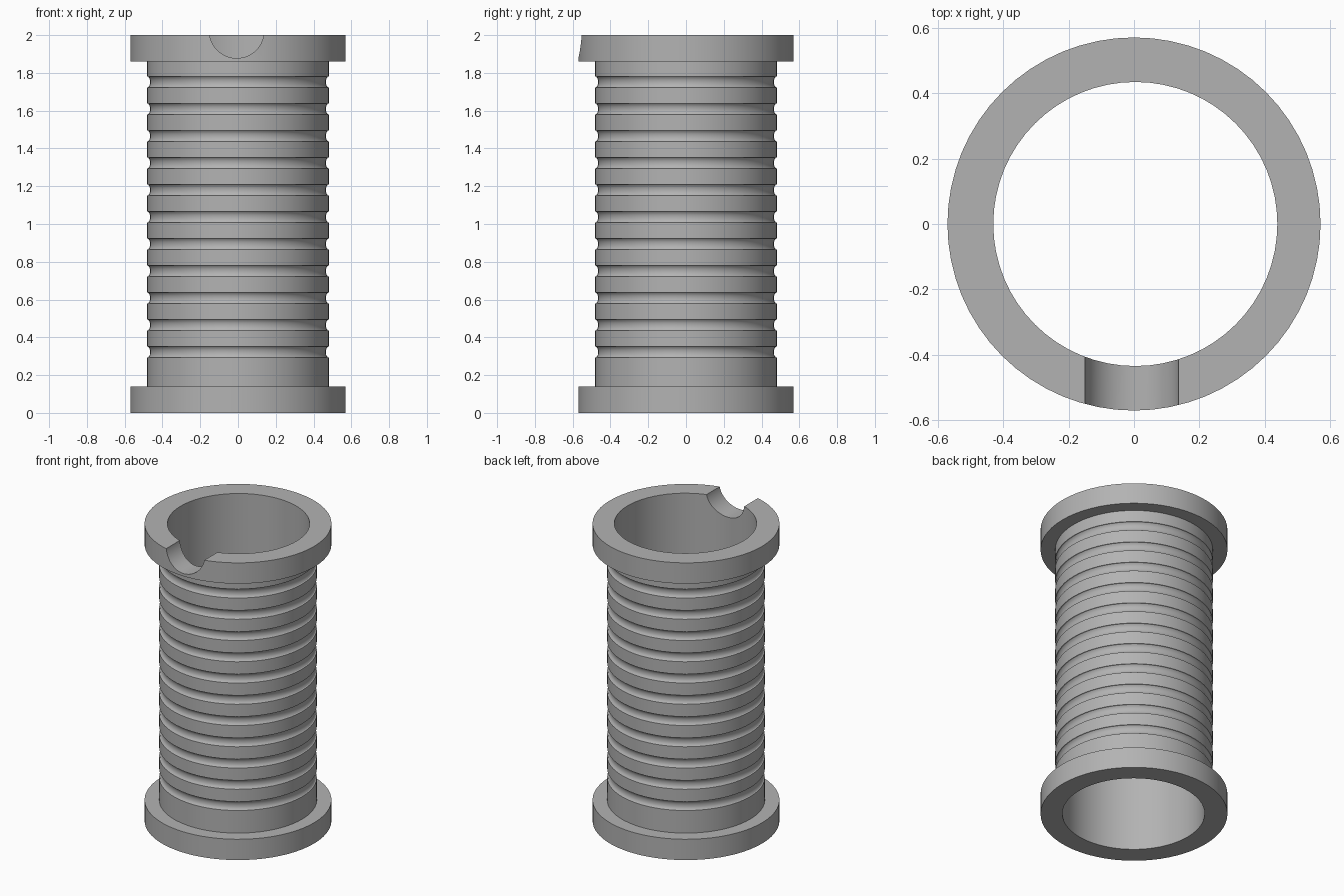
import bpy
import bmesh
from math import cos, sin, pi, radians

cube = bpy.data.objects.get("Cube")
if cube:
    bpy.data.objects.remove(cube, do_unlink=True)

SIDES = 64
HEIGHT = 2.0
FLANGE_R, TUBE_R, BORE_R = 0.57, 0.481, 0.434
FLANGE_H = 0.14
BORE_SHIFT = 0.004
GROOVES, PITCH, FIRST_GROOVE = 11, 0.143, 0.322
GROOVE_HALF, GROOVE_DEPTH = 0.03, 0.016

grey = bpy.data.materials.new("plain grey")
grey.use_nodes = True
colour = (0.45, 0.45, 0.45, 1)
grey.diffuse_color = colour
grey.node_tree.nodes["Principled BSDF"].inputs["Base Color"].default_value = colour


def smooth(obj):
    bpy.ops.object.select_all(action='DESELECT')
    obj.select_set(True)
    bpy.context.view_layer.objects.active = obj
    bpy.ops.object.shade_smooth_by_angle(angle=radians(25))


def lathe(name, outline):
    """Revolve a closed (radius, z) outline around the z axis."""
    bm = bmesh.new()
    rings = []
    for i in range(SIDES):
        a = 2 * pi * i / SIDES
        rings.append([bm.verts.new((r * cos(a) + (BORE_SHIFT if r == BORE_R else 0),
                                    r * sin(a), z)) for r, z in outline])
    n = len(outline)
    for i in range(SIDES):
        here, there = rings[i], rings[(i + 1) % SIDES]
        for j in range(n):
            k = (j + 1) % n
            bm.faces.new((here[j], there[j], there[k], here[k]))
    bmesh.ops.recalc_face_normals(bm, faces=bm.faces)
    mesh = bpy.data.meshes.new(name)
    bm.to_mesh(mesh)
    bm.free()
    mesh.materials.append(grey)
    obj = bpy.data.objects.new(name, mesh)
    bpy.context.collection.objects.link(obj)
    return obj


def flange(name, z):
    top = z + FLANGE_H
    return lathe(name, [(BORE_R, z), (FLANGE_R, z), (FLANGE_R, top), (BORE_R, top)])


# End flanges
bottom_flange = flange("bottom_flange", 0)
top_flange = flange("top_flange", HEIGHT - FLANGE_H)

# Grooved tube between the flanges
low, high = FLANGE_H, HEIGHT - FLANGE_H
outline = [(BORE_R, low), (TUBE_R, low)]
for g in range(GROOVES):
    centre = FIRST_GROOVE + g * PITCH
    for s in range(9):
        t = pi * s / 8
        outline.append((TUBE_R - GROOVE_DEPTH * sin(t), centre - GROOVE_HALF * cos(t)))
outline += [(TUBE_R, high), (BORE_R, high)]
tube = lathe("grooved_tube", outline)

# Round thread notch through the front of the top flange
bpy.ops.mesh.primitive_cylinder_add(vertices=64, radius=0.145, depth=0.5,
                                    location=(-0.007, -0.5, HEIGHT + 0.023),
                                    rotation=(pi / 2, 0, 0))
cutter = bpy.context.object
cutter.name = "notch_cutter"
cutter.data.materials.append(grey)
cut = top_flange.modifiers.new("notch", 'BOOLEAN')
cut.operation = 'DIFFERENCE'
cut.solver = 'EXACT'
cut.object = cutter
bpy.context.view_layer.objects.active = top_flange
bpy.ops.object.modifier_apply(modifier=cut.name)
bpy.data.objects.remove(cutter, do_unlink=True)

for part in (bottom_flange, top_flange, tube):
    smooth(part)
